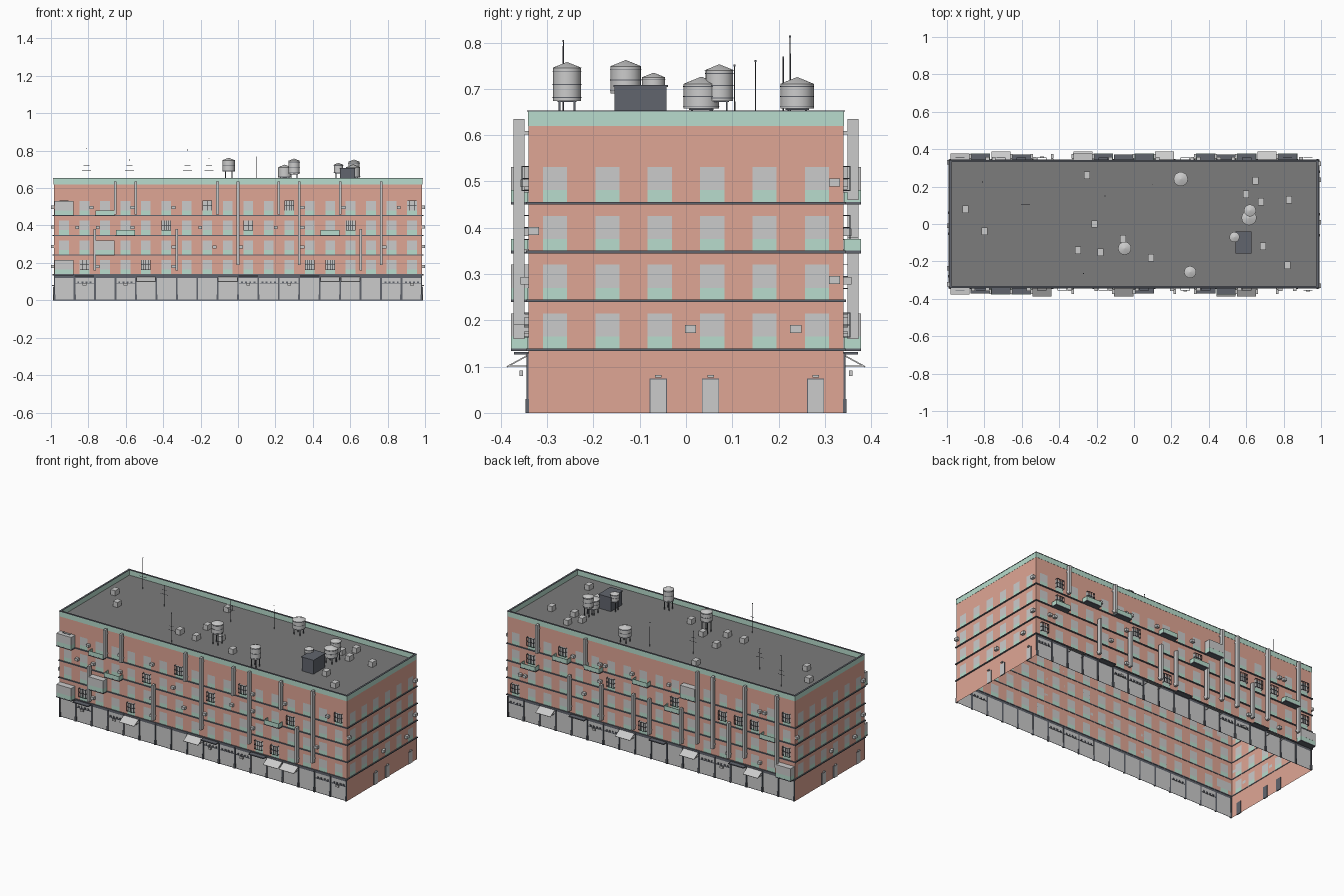
import bpy, bmesh, math, random
from mathutils import Matrix

if "Cube" in bpy.data.objects:
    bpy.data.objects.remove(bpy.data.objects["Cube"])
random.seed(4)
HX, HY, TOP, ROOF = 0.985, 0.34, 0.652, 0.62
FLOORS = [0.1365 + 0.1055 * f for f in range(4)]

def mat(name, *c):
    m = bpy.data.materials.new(name)
    m.diffuse_color = (*c, 1)
    m.use_nodes = True
    m.node_tree.nodes["Principled BSDF"].inputs["Base Color"].default_value = m.diffuse_color
    return m
BRICK = mat("brick", 0.74, 0.38, 0.30)
GREEN = mat("green", 0.48, 0.72, 0.61)
DARK = mat("dark_metal", 0.12, 0.13, 0.155)
TAR = mat("roof_tar", 0.2, 0.2, 0.2)
GREY = mat("grey", 0.8, 0.8, 0.8)

class Part:
    """One object collected from simple solids."""
    def __init__(self, name, material=None, angle=0):
        self.name, self.mat, self.angle, self.bm = name, material, angle, bmesh.new()
    def box(self, x, y, z, sx, sy, sz, tilt=0):
        m = Matrix.Translation((x, y, z)) @ Matrix.Rotation(tilt, 4, 'X') @ Matrix.Diagonal((sx, sy, sz, 1))
        bmesh.ops.create_cube(self.bm, size=1, matrix=m)
    def cone(self, x, y, z0, z1, r0, r1, n=20):
        bmesh.ops.create_cone(self.bm, cap_ends=True, segments=n, radius1=r0, radius2=r1,
                              depth=z1 - z0, matrix=Matrix.Translation((x, y, (z0 + z1) / 2)))
    def done(self, smooth=False, mats=None):
        if not self.bm.verts:
            return
        me = bpy.data.meshes.new(self.name)
        self.bm.to_mesh(me)
        self.bm.free()
        for m in mats or ([self.mat] if self.mat else []):
            me.materials.append(m)
        o = bpy.data.objects.new(self.name, me)
        o.rotation_euler.z = math.radians(self.angle)
        bpy.context.collection.objects.link(o)
        if smooth:
            bpy.ops.object.select_all(action='DESELECT')
            o.select_set(True)
            bpy.context.view_layer.objects.active = o
            bpy.ops.object.shade_smooth_by_angle(angle=math.radians(35))

def wall(name, half, dist, n, angle, shops):
    """Brick sheet with recessed panes; each wall is built facing -y, then turned."""
    p = Part(name, angle=angle)
    pitch = 2 * half / n
    mids = [-half + pitch * (i + 0.5) for i in range(n)]
    def grid(us, zs, kind):
        vs = [[p.bm.verts.new((u, -dist, z)) for u in us] for z in zs]
        panes = []
        for j in range(len(zs) - 1):
            for i in range(len(us) - 1):
                f = p.bm.faces.new((vs[j][i], vs[j][i+1], vs[j+1][i+1], vs[j+1][i]))
                f.material_index = kind(i, j)
                if f.material_index == 3:
                    panes.append(f)
        if panes:
            bmesh.ops.inset_individual(p.bm, faces=panes, thickness=0.001, depth=-0.006)
    us = [-half] + [m + s * 0.026 for m in mids for s in (-1, 1)] + [half]
    zs = [FLOORS[0]] + [b + d for b in FLOORS for d in (0.003, 0.028, 0.078)] + [ROOF]
    grid(us, zs, lambda i, j: 0 if i % 2 == 0 or j % 3 == 0 else (1 if j % 3 == 1 else 3))
    if shops:
        us = [-half] + [m + s * (pitch / 2 - 0.004) for m in mids for s in (-1, 1)] + [half]
        grid(us, [0, 0.004, 0.12, FLOORS[0]], lambda i, j: 3 if i % 2 and j == 1 else 2)
    else:
        grid([-half, half], [0, FLOORS[0]], lambda i, j: 0)
    p.done(mats=[BRICK, GREEN, DARK, GREY])
    return mids

# four walls, each with floor ledges, parapet and coping
ANGLE = {"front": 0, "right": 90, "back": 180, "left": 270}
for s, ang in ANGLE.items():
    long = ang % 180 == 0
    half, d = (HX, HY) if long else (HY, HX)
    mids = wall(s + "_wall", half, d, 18 if long else 6, ang, long)
    if long:
        MIDS = mids
    p = Part(s + "_ledges", DARK, ang)
    for b in FLOORS:
        p.box(0, -d - 0.002, b, 2 * half + 0.01, 0.008, 0.006)
    p.done()
    p = Part(s + "_parapet", GREEN, ang)
    p.box(0, -d + 0.003, (ROOF + TOP) / 2, 2 * half + 0.002, 0.008, TOP - ROOF)
    p.done()
    p = Part(s + "_coping", DARK, ang)
    p.box(0, -d + 0.003, TOP, 2 * half + 0.006, 0.011, 0.003)
    p.done()

PITCH, D = MIDS[1] - MIDS[0], HY

def balconies(s, opened, closed):
    """Each digit of a floor key lists the bays holding a balcony there."""
    slabs, rails = Part(s + "_balcony_slabs", DARK, ANGLE[s]), Part(s + "_balcony_rails", GREEN, ANGLE[s])
    glass = Part(s + "_balcony_glazing", None, ANGLE[s])
    for i, f in opened + closed:
        x, b = MIDS[i], FLOORS[f]
        slabs.box(x, -D - 0.019, b, 0.104, 0.038, 0.006)
        rails.box(x, -D - 0.036, b + 0.015, 0.102, 0.003, 0.026)
        for k in (-1, 1):
            rails.box(x + k * 0.0495, -D - 0.018, b + 0.015, 0.003, 0.034, 0.026)
    for i, f in closed:
        glass.box(MIDS[i], -D - 0.019, FLOORS[f] + 0.053, 0.102, 0.038, 0.05)
    for p in (slabs, rails, glass):
        p.done()

def ducts(s, high, tall, low):
    """Wall ducts on bay edges: top-floor, nearly full-height and lower ones."""
    p = Part(s + "_ducts", None, ANGLE[s])
    for edges, lo, hi in ((high, 0.46, 0.635), (tall, 0.19, 0.635), (low, 0.16, 0.38)):
        for e in edges:
            x = -HX + PITCH * e
            p.box(x, -D - 0.021, (lo + hi) / 2, 0.014, 0.024, hi - lo)
            for z in (lo + 0.02, hi - 0.03):
                p.box(x, -D - 0.005, z, 0.008, 0.01, 0.008)
    p.done()

def window_extras(s):
    """Barred cages and cooling units scattered over the windows."""
    cages, ac = Part(s + "_window_cages", DARK, ANGLE[s]), Part(s + "_window_units", None, ANGLE[s])
    for x in MIDS:
        for b in FLOORS:
            z, r = b + 0.053, random.random()
            if r < 0.12:
                for k in range(-2, 3):
                    cages.box(x + k * 0.012, -D - 0.014, z, 0.002, 0.002, 0.054)
                for k in (-1, 0, 1):
                    cages.box(x, -D - 0.014, z + k * 0.026, 0.05, 0.002, 0.002)
                    for q in (-1, 1):
                        cages.box(x + q * 0.024, -D - 0.007, z + k * 0.026, 0.002, 0.014, 0.002)
            elif r < 0.3:
                ac.box(x + random.choice((-1, 1)) * 0.038, -D - 0.009, b + 0.043, 0.02, 0.018, 0.016)
    cages.done()
    ac.done()

def shops(s, awnings, canopies, stalls):
    """Street-level piers, awnings, canopies and hanging signs."""
    awn, piers = Part(s + "_awnings", None, ANGLE[s]), Part(s + "_shop_piers", DARK, ANGLE[s])
    for i in awnings:
        awn.box(MIDS[i], -D - 0.024, 0.112, 0.102, 0.052, 0.003, 0.5)
        for k in (-1, 1):
            awn.box(MIDS[i] + k * 0.047, -D - 0.022, 0.101, 0.002, 0.044, 0.002)
    for i in canopies:
        piers.box(MIDS[i], -D - 0.016, 0.129, 0.104, 0.032, 0.006)
    for i in stalls:
        piers.box(MIDS[i], -D, 0.088, 0.1, 0.004, 0.004)
        for k in range(4):
            piers.box(MIDS[i] + (k - 1.5) * 0.022, -D - 0.001, 0.096, 0.01, 0.006, 0.008)
        if i % 2:
            awn.box(MIDS[i], -D - 0.016, 0.086, 0.02, 0.008, 0.012)
    for e in range(19):
        x = (e - 9) * PITCH * 0.996
        piers.box(x, -D - 0.002, 0.064, 0.007, 0.006, 0.128)
        piers.box(x, -D - 0.003, 0.015, 0.01, 0.008, 0.03)
    awn.done()
    piers.done()

balconies("front", [(2, 3), (3, 2), (13, 2)], [(0, 3), (0, 0), (2, 1)])
balconies("back", [(1, 2), (3, 3), (5, 3), (8, 3), (10, 2), (16, 2)], [(11, 3), (17, 0)])
ducts("front", (3, 4, 8, 11, 14), (9, 12, 16), (2, 6, 15))
ducts("back", (2, 5), (12, 13, 15, 17), (4, 6, 8, 9, 11, 14))
shops("front", (4, 8, 13, 14), (1, 9, 12), (1, 3, 9, 10, 11, 16, 17))
shops("back", (2, 7, 11, 15), (4, 9, 14), (0, 5, 6, 12, 13))
window_extras("front")
window_extras("back")

# end walls: doors, lamps and cooling units
for s in ("right", "left"):
    doors, frames = Part(s + "_doors", None, ANGLE[s]), Part(s + "_door_frames", DARK, ANGLE[s])
    ac = Part(s + "_units", None, ANGLE[s])
    for y in (-0.06, 0.053, 0.28):
        doors.box(y, -HX - 0.001, 0.036, 0.034, 0.006, 0.072)
        frames.box(y, -HX, 0.037, 0.037, 0.005, 0.074)
        doors.box(y, -HX - 0.005, 0.079, 0.014, 0.01, 0.005)
    for y, f in ((0.01, 0), (0.237, 0), (-0.329, 2), (0.321, 3), (0.321, 1)):
        ac.box(y, -HX - 0.008, FLOORS[f] + 0.045, 0.024, 0.016, 0.017)
    for p in (doors, frames, ac):
        p.done()

# roof deck, stair house and small roof units
p = Part("roof_deck", TAR)
bmesh.ops.create_grid(p.bm, x_segments=1, y_segments=1, size=1,
                      matrix=Matrix.Translation((0, 0, ROOF)) @ Matrix.Diagonal((HX, HY, 1, 1)))
p.done()
p = Part("stair_house", DARK)
p.box(0.585, -0.098, 0.663, 0.08, 0.112, 0.086)
p.box(0.585, -0.098, 0.706, 0.086, 0.118, 0.004)
p.done()
p = Part("roof_units")
for x, y in [(-.25, .26), (.65, .23), (.6, .16), (.68, .12), (.83, .13), (-.9, .08), (-.8, -.04),
             (-.21, 0), (-.3, -.14), (-.18, -.15), (.09, -.18), (-.06, -.08), (.69, -.12), (.82, -.22)]:
    p.box(x, y, ROOF + 0.016, 0.032, 0.04, 0.032)
p.done()

# water tanks on legs: x, y, radius, bottom, shoulder
tanks, hoops, legs = Part("water_tanks"), Part("tank_hoops", DARK), Part("tank_legs", DARK)
for x, y, r, z0, z1 in [(.25, .24, .036, .657, .71), (-.05, -.13, .033, .69, .748), (.3, -.257, .03, .674, .745),
                        (.615, .033, .038, .657, .71), (.62, .072, .03, .674, .74), (.537, -.07, .025, .68, .724)]:
    tanks.cone(x, y, z0, z1, r, r)
    tanks.cone(x, y, z1, z1 + r * 0.42, r + 0.002, 0.001)
    for t in (0.1, 0.5, 0.9):
        z = z0 + (z1 - z0) * t
        hoops.cone(x, y, z - 0.001, z + 0.001, r + 0.001, r + 0.001)
    for i in (-1, 1):
        for j in (-1, 1):
            legs.box(x + i * r * 0.53, y + j * r * 0.53, (ROOF + z0) / 2, 0.004, 0.004, z0 - ROOF)
    legs.box(x, y, z0 - 0.001, r * 1.4, r * 1.4, 0.003)
tanks.done(True)
hoops.done(True)
legs.done()

# aerials with crossbars
p = Part("aerials", DARK)
for x, y, top in [(-.81, .225, .815), (-.27, -.265, .805), (-.58, .105, .752), (.1, .21, .77), (-.155, .15, .762)]:
    p.cone(x, y, ROOF, top, 0.0015, 0.0012, 6)
    p.box(x, y, top - 0.002, 0.004, 0.004, 0.004)
    if x < -0.1:
        for k in (0, 1):
            p.box(x, y, ROOF + 0.075 + k * 0.025, 0.05 - k * 0.02, 0.0015, 0.0015)
p.done()
